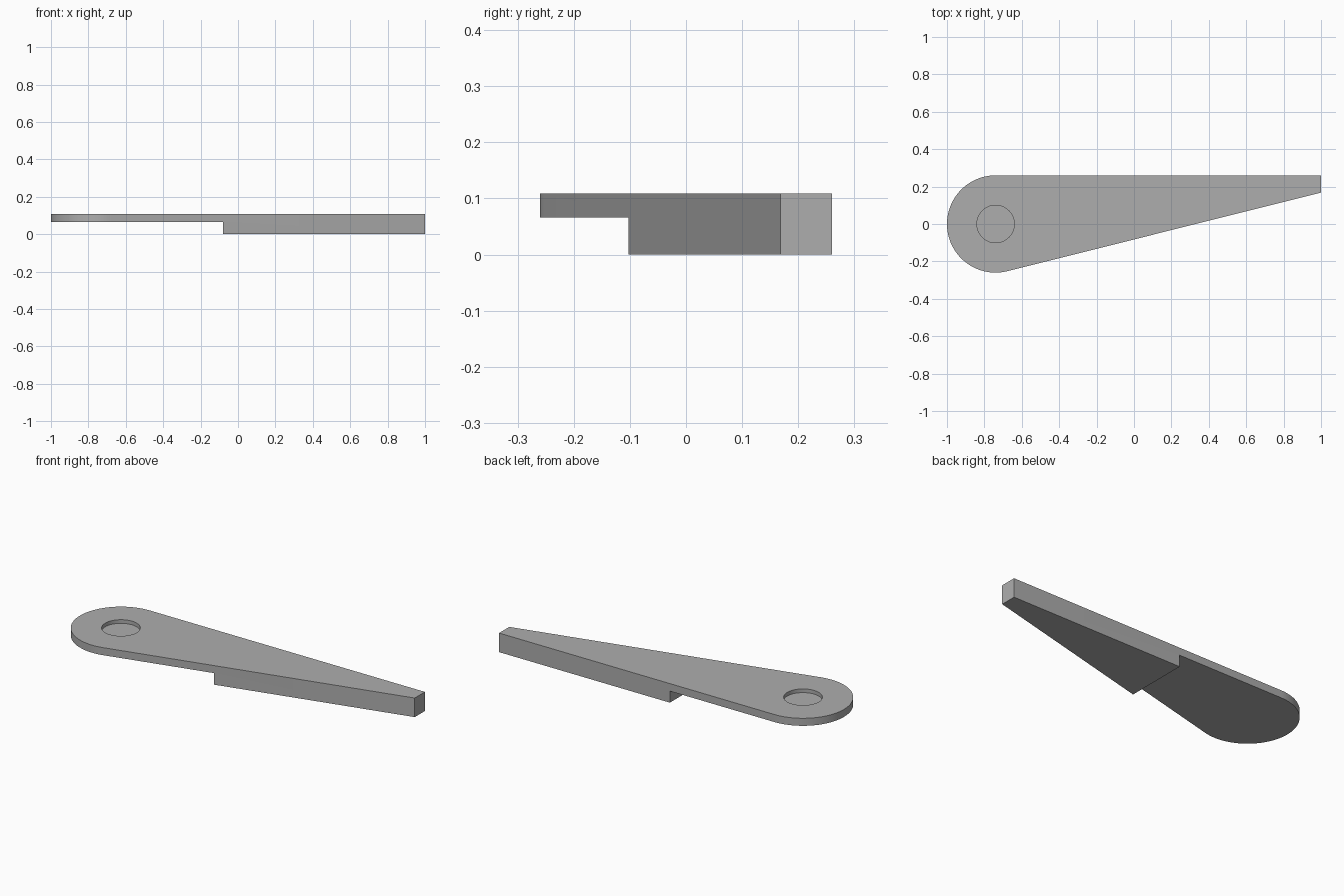
import bpy, bmesh, math
from mathutils import Vector

cube = bpy.data.objects.get("Cube")
if cube:
    bpy.data.objects.remove(cube, do_unlink=True)

TOP, PLATE_BOTTOM, STEP_X = 0.109, 0.066, -0.08
CENTRE, RADIUS = Vector((-0.74, 0.0)), 0.26
TIP = Vector((1.0, 0.168))

grey = bpy.data.materials.new("plain grey")
grey.use_nodes = True
colour = (0.42, 0.42, 0.42, 1)
grey.diffuse_color = colour
grey.node_tree.nodes["Principled BSDF"].inputs["Base Color"].default_value = colour


def arc(radius, start, end, steps):
    """Points on an arc around the pivot centre."""
    angles = (start + (end - start) * i / steps for i in range(steps + 1))
    return [CENTRE + radius * Vector((math.cos(a), math.sin(a))) for a in angles]


def prism(name, outline, bottom, top):
    """Extrude a counter-clockwise outline upwards."""
    bm = bmesh.new()
    face = bm.faces.new([bm.verts.new((p[0], p[1], bottom)) for p in outline])
    result = bmesh.ops.extrude_face_region(bm, geom=[face])
    moved = [v for v in result["geom"] if isinstance(v, bmesh.types.BMVert)]
    bmesh.ops.translate(bm, verts=moved, vec=(0, 0, top - bottom))
    bmesh.ops.recalc_face_normals(bm, faces=bm.faces)
    mesh = bpy.data.meshes.new(name)
    bm.to_mesh(mesh)
    bm.free()
    mesh.materials.append(grey)
    obj = bpy.data.objects.new(name, mesh)
    bpy.context.collection.objects.link(obj)
    return obj


# Tapered arm: round pivot end, straight back edge, slanted front edge
to_tip = TIP - CENTRE
tangent = math.atan2(to_tip.y, to_tip.x) - math.acos(RADIUS / to_tip.length)
outline = arc(RADIUS, math.pi / 2, tangent + 2 * math.pi, 48)
outline += [TIP, Vector((TIP.x, RADIUS))]
arm = prism("lever_arm", outline, 0, TOP)

# Cutters: the step under the pivot end and the shallow round recess on top
step = prism("step_cutter", [(-1.2, -0.5), (STEP_X, -0.5), (STEP_X, 0.5), (-1.2, 0.5)],
             -0.1, PLATE_BOTTOM)
recess = prism("recess_cutter", arc(0.1, 0, 2 * math.pi, 64)[:-1], TOP - 0.021, TOP + 0.1)

bpy.ops.object.select_all(action="DESELECT")
bpy.context.view_layer.objects.active = arm
arm.select_set(True)
for cutter in (step, recess):
    cutter.hide_render = True
    cut = arm.modifiers.new(cutter.name, "BOOLEAN")
    cut.operation = "DIFFERENCE"
    cut.solver = "EXACT"
    cut.object = cutter
    bpy.ops.object.modifier_apply(modifier=cut.name)
    bpy.data.objects.remove(cutter, do_unlink=True)

bpy.ops.object.shade_smooth_by_angle(angle=math.radians(30))
